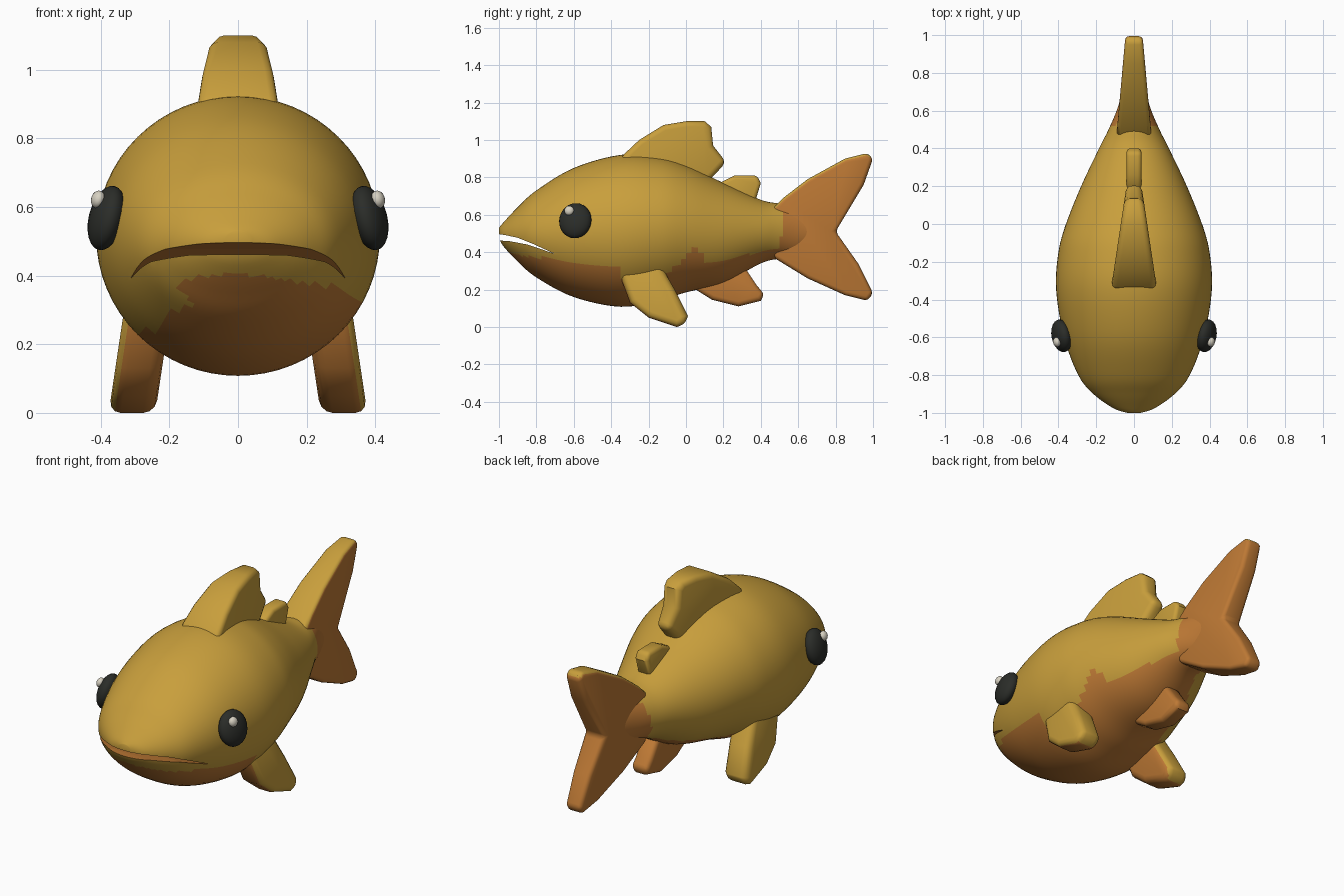
import bpy, bmesh, math
from mathutils import Vector

cube = bpy.data.objects.get("Cube")
if cube:
    bpy.data.objects.remove(cube, do_unlink=True)


def material(name, rgb):
    m = bpy.data.materials.new(name)
    m.use_nodes = True
    col = (*rgb, 1)
    m.diffuse_color = col
    bsdf = m.node_tree.nodes["Principled BSDF"]
    bsdf.inputs["Base Color"].default_value = col
    bsdf.inputs["Roughness"].default_value = 0.8
    return m


GOLD = material("golden_skin", (0.58, 0.345, 0.045))
ORANGE = material("orange_belly", (0.51, 0.19, 0.035))
BLACK = material("eye_black", (0.024, 0.026, 0.022))
WHITE = material("eye_glint", (0.68, 0.64, 0.54))


def make_object(name, bm, mats):
    bmesh.ops.recalc_face_normals(bm, faces=bm.faces)
    mesh = bpy.data.meshes.new(name)
    bm.to_mesh(mesh)
    bm.free()
    for m in mats:
        mesh.materials.append(m)
    ob = bpy.data.objects.new(name, mesh)
    bpy.context.collection.objects.link(ob)
    return ob


def activate(ob):
    bpy.ops.object.select_all(action='DESELECT')
    ob.select_set(True)
    bpy.context.view_layer.objects.active = ob


def finish(ob, rule=None, angle=40):
    # rule returns True for orange faces
    if rule:
        for p in ob.data.polygons:
            p.material_index = int(rule(p.center, p.normal))
    activate(ob)
    bpy.ops.object.shade_smooth_by_angle(angle=math.radians(angle))


def slab(outline, half, mid=lambda y, z: 0):
    # side outline (y, z) given thickness in x
    bm = bmesh.new()
    rows = [[bm.verts.new((mid(y, z) + s * half(y, z), y, z)) for y, z in outline]
            for s in (-1, 1)]
    bm.faces.new(rows[0])
    bm.faces.new(rows[1])
    n = len(outline)
    for i in range(n):
        j = (i + 1) % n
        bm.faces.new((rows[0][i], rows[0][j], rows[1][j], rows[1][i]))
    return bm


def fin(name, outline, half, rule, bevel=0.03, mid=lambda y, z: 0):
    ob = make_object(name, slab(outline, half, mid), (GOLD, ORANGE))
    activate(ob)
    b = ob.modifiers.new("Round", 'BEVEL')
    b.width, b.segments = bevel, 3
    b.limit_method, b.angle_limit = 'ANGLE', math.radians(50)
    bpy.ops.object.modifier_apply(modifier=b.name)
    finish(ob, rule)
    return ob


# Colour border height along the body, one line for each flank
LEFT_LINE = ((-1, .42), (-.9, .385), (-.6, .345), (-.38, .33), (-.35, .27), (-.1, .28),
             (.05, .42), (.12, .35), (.3, .38), (.5, .42), (.54, .7))
RIGHT_LINE = ((-1, .42), (-.87, .38), (-.84, .32), (-.6, .24), (0, .24),
              (.3, .32), (.47, .38), (.55, .7))


def is_belly(c, n):
    line = LEFT_LINE if c.x > 0 else RIGHT_LINE
    if c.y > line[-1][0]:
        return True
    for (y0, z0), (y1, z1) in zip(line, line[1:]):
        if c.y <= y1:
            return c.z < z0 + (z1 - z0) * (c.y - y0) / (y1 - y0)
    return False


# Body stations: y, top, bottom, half width
STATIONS = ((-1, .53, .475, .035), (-.975, .56, .43, .11), (-.9, .64, .35, .215),
            (-.8, .73, .265, .295), (-.6, .85, .16, .37), (-.35, .92, .108, .412),
            (-.15, .91, .14, .4), (0, .865, .185, .36), (.2, .77, .235, .28),
            (.4, .68, .34, .185), (.5, .66, .365, .135), (.62, .64, .38, .085),
            (.8, .54, .48, .035))


def spline(points, per):
    pts = [Vector(p) for p in points]
    out = []
    for i in range(len(pts) - 1):
        a, b, c, d = pts[max(i - 1, 0)], pts[i], pts[i + 1], pts[min(i + 2, len(pts) - 1)]
        for k in range(per):
            t = k / per
            out.append(b + (c - a) * t / 2 + (a * 2 - b * 5 + c * 4 - d) * t * t / 2
                       + (b * 3 - a - c * 3 + d) * t ** 3 / 2)
    return out + [pts[-1]]


SIDES = 64
bm = bmesh.new()
rings = []
for y, top, low, w in spline(STATIONS, 6):
    ring = []
    for k in range(SIDES):
        a = math.tau * k / SIDES
        ring.append(bm.verts.new((w * math.cos(a), y,
                                  (top + low) / 2 + (top - low) / 2 * math.sin(a))))
    rings.append(ring)
for r, s in zip(rings, rings[1:]):
    for k in range(SIDES):
        j = (k + 1) % SIDES
        bm.faces.new((r[k], r[j], s[j], s[k]))
bm.faces.new(rings[0])
bm.faces.new(rings[-1])
body = make_object("body", bm, (GOLD, ORANGE))
finish(body, is_belly)

# Mouth slit cut into the head
mouth = [(-1.1, .51), (-.97, .492), (-.9, .477), (-.82, .445), (-.7, .39),
         (-.78, .418), (-.85, .441), (-.95, .46), (-1.1, .465)]
cutter = make_object("mouth_cutter", slab(mouth, lambda y, z: .6), (GOLD, ORANGE))
cutter.hide_render = True
for p in cutter.data.polygons:
    p.material_index = 1
activate(body)
cut = body.modifiers.new("Mouth", 'BOOLEAN')
cut.operation, cut.solver, cut.object = 'DIFFERENCE', 'EXACT', cutter
bpy.ops.object.modifier_apply(modifier=cut.name)
bpy.data.objects.remove(cutter, do_unlink=True)
finish(body)

# Back fins
fin("dorsal_fin",
    [(-.36, .88), (-.33, .925), (-.25, 1.0), (-.12, 1.08), (0, 1.1), (.1, 1.1), (.135, 1.07),
     (.145, .97), (.215, .88), (.13, .79), (.1, .7), (-.2, .75)],
    lambda y, z: .07 - .15 * y, lambda c, n: False)
fin("rear_back_fin",
    [(.15, .74), (.19, .775), (.26, .81), (.38, .81), (.4, .77), (.37, .67), (.3, .6)],
    lambda y, z: .04, lambda c, n: False, .02)

# Tail fin, golden along its upper edge
fin("tail_fin",
    [(.47, .64), (.52, .69), (.65, .79), (.85, .9), (.97, .93), (1, .9), (.95, .76),
     (.8, .51), (.92, .34), (1, .18), (.97, .14), (.85, .17), (.65, .26), (.47, .37)],
    lambda y, z: .09 - .09 * (y - .5), lambda c, n: not (n.z > .45 and c.z > .6))

# Fin under the tail
fin("lower_rear_fin",
    [(.03, .25), (.06, .195), (.14, .145), (.28, .11), (.4, .14), (.42, .175), (.38, .22),
     (.32, .31), (.2, .35)],
    lambda y, z: .05, lambda c, n: True, .025)

# Paired side fins, golden on the outside, and eyes
for side, s in (("left", 1), ("right", -1)):
    fin(side + "_side_fin",
        [(-.37, .32), (-.3, .13), (-.2, .05), (-.05, .0), (0, .015), (.01, .06), (-.06, .2),
         (-.1, .27), (-.18, .42), (-.3, .42)],
        lambda y, z: .068, lambda c, n: n.x * s < .3 and n.y < .4, .035,
        lambda y, z: s * (.285 + .15 * (.16 - z)))
    for name, mat, loc, scale in (
            ("_eye", BLACK, (.383, -.592, .568), (.05, .088, .096)),
            ("_eye_glint", WHITE, (.408, -.625, .622), (.02, .026, .026))):
        bpy.ops.mesh.primitive_uv_sphere_add(
            segments=20, ring_count=12, location=(loc[0] * s, loc[1], loc[2]),
            rotation=(0, -.25 * s, -.2 * s))
        eye = bpy.context.object
        eye.name = side + name
        eye.scale = scale
        eye.data.materials.append(mat)
        finish(eye, angle=60)
